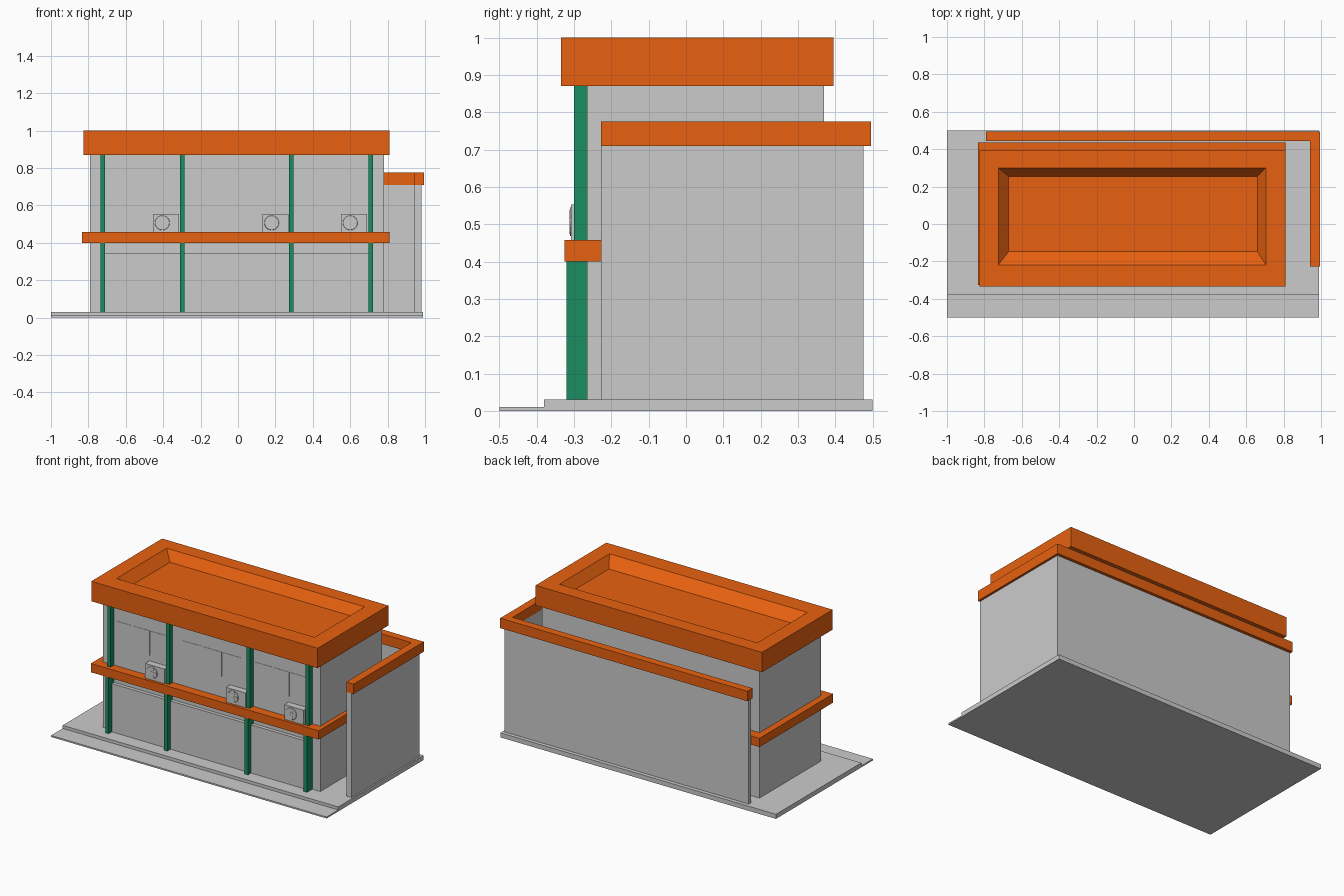
import bpy, bmesh, math
from mathutils import Matrix

if "Cube" in bpy.data.objects:
    bpy.data.objects.remove(bpy.data.objects["Cube"])


def material(name, color):
    m = bpy.data.materials.new(name)
    m.diffuse_color = color
    m.use_nodes = True
    m.node_tree.nodes["Principled BSDF"].inputs["Base Color"].default_value = m.diffuse_color
    return m


ORANGE = material("orange", (0.8, 0.12, 0.005, 1))
GREEN = material("green", (0.01, 0.27, 0.12, 1))


def finish(name, bm, mat=None):
    bmesh.ops.recalc_face_normals(bm, faces=bm.faces[:])
    me = bpy.data.meshes.new(name)
    bm.to_mesh(me)
    bm.free()
    ob = bpy.data.objects.new(name, me)
    bpy.context.collection.objects.link(ob)
    if mat:
        me.materials.append(mat)
    return ob


def box(name, x, y, z, mat=None):
    bm = bmesh.new()
    size = [b - a for a, b in (x, y, z)]
    mid = [(a + b) / 2 for a, b in (x, y, z)]
    bmesh.ops.create_cube(bm, size=1, matrix=Matrix.Translation(mid) @ Matrix.Diagonal((*size, 1)))
    return finish(name, bm, mat)


# ground slab with a low front kerb
box("ground_slab", (-1, 0.99), (-0.38, 0.5), (0, 0.03))
box("front_step", (-1, 0.99), (-0.5, -0.38), (0, 0.01))

# main building and lower shop front
FRONT = -0.265
box("building_body", (-0.79, 0.78), (FRONT, 0.37), (0.03, 0.88))
box("shop_front", (-0.72, 0.71), (-0.288, FRONT), (0.03, 0.345))

# belt ledge around the middle
box("belt_ledge", (-0.835, 0.81), (-0.325, 0.435), (0.40, 0.457), ORANGE)

# roof block with a sloped recess on top
bm = bmesh.new()
rings = []
for x0, x1, y0, y1, z in ((-0.825, 0.81, -0.335, 0.395, 0.87),
                          (-0.825, 0.81, -0.335, 0.395, 1.0),
                          (-0.725, 0.705, -0.218, 0.30, 1.0),
                          (-0.67, 0.66, -0.147, 0.255, 0.94)):
    rings.append([bm.verts.new((x, y, z)) for x, y in ((x0, y0), (x1, y0), (x1, y1), (x0, y1))])
for a, b in zip(rings, rings[1:]):
    for i in range(4):
        j = (i + 1) % 4
        bm.faces.new((a[i], a[j], b[j], b[i]))
bm.faces.new(rings[0])
bm.faces.new(rings[-1])
finish("roof", bm, ORANGE)

# columns, deeper below the ledge
for x in (-0.722, -0.298, 0.284, 0.71):
    box("lower_column", (x - 0.012, x + 0.012), (-0.32, FRONT), (0.03, 0.40), GREEN)
    box("upper_column", (x - 0.012, x + 0.012), (-0.30, FRONT), (0.457, 0.87), GREEN)

# free-standing back and side walls with caps
box("back_wall", (-0.785, 0.98), (0.45, 0.475), (0.03, 0.71))
box("side_wall", (0.945, 0.98), (-0.228, 0.45), (0.03, 0.71))
box("back_wall_cap", (-0.79, 0.995), (0.443, 0.495), (0.71, 0.775), ORANGE)
box("side_wall_cap", (0.942, 0.995), (-0.228, 0.443), (0.71, 0.775), ORANGE)

# upstairs window panes, three per bay
for x0, x1 in ((-0.70, -0.32), (-0.22, 0.22), (0.305, 0.69)):
    w = (x1 - x0) / 3
    for i in range(3):
        a = x0 + i * w
        box("window_pane", (a + 0.005, a + w - 0.005), (FRONT - 0.002, FRONT), (0.59, 0.75))

# air conditioners standing on the ledge
for x in (-0.385, 0.2, 0.62):
    box("air_conditioner", (x - 0.07, x + 0.07), (-0.308, FRONT), (0.457, 0.553))
    hub = Matrix.Translation((x - 0.02, -0.309, 0.507)) @ Matrix.Rotation(math.pi / 2, 4, 'X')
    bm = bmesh.new()
    bmesh.ops.create_cone(bm, cap_ends=True, segments=16, radius1=0.04, radius2=0.038, depth=0.003, matrix=hub)
    finish("fan_disc", bm)
    bm = bmesh.new()
    for k in range(5):
        blade = hub @ Matrix.Rotation(k * math.tau / 5, 4, 'Z') @ Matrix.Translation((0.018, 0, 0.002))
        bmesh.ops.create_cube(bm, size=1, matrix=blade @ Matrix.Diagonal((0.03, 0.01, 0.002, 1)))
    finish("fan_blades", bm)
